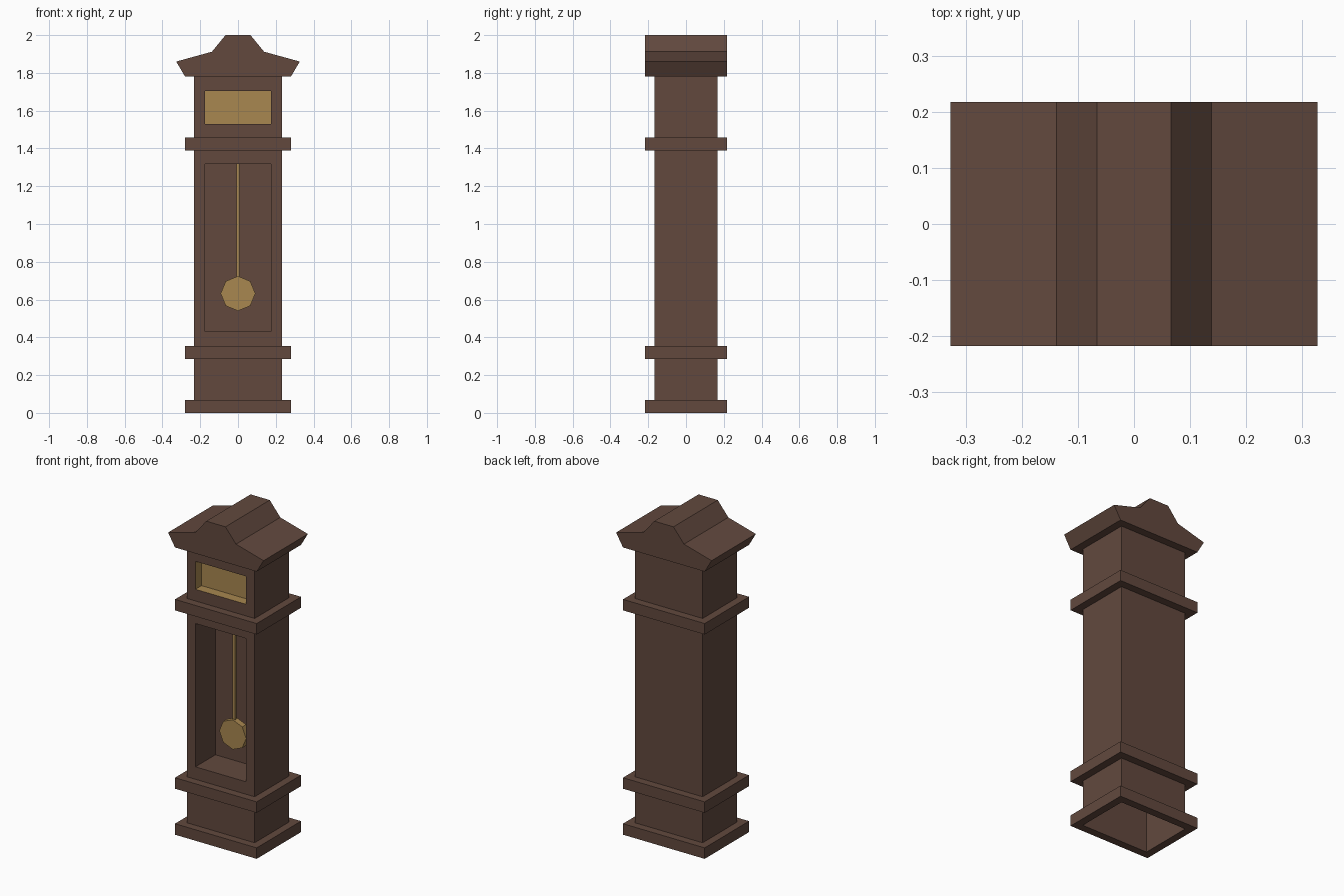
import bpy, bmesh, math
from mathutils import Matrix

if "Cube" in bpy.data.objects:
    bpy.data.objects.remove(bpy.data.objects["Cube"])


def material(name, rgb):
    m = bpy.data.materials.new(name)
    m.diffuse_color = (*rgb, 1)
    m.use_nodes = True
    m.node_tree.nodes["Principled BSDF"].inputs["Base Color"].default_value = m.diffuse_color
    return m


WOOD = material("dark wood", (0.122, 0.066, 0.048))
BRASS = material("brass", (0.392, 0.242, 0.080))
BX, BY = 0.232, 0.168      # body half width and depth
MX, MY = 0.28, 0.217       # moulding half width and depth
NX = 0.174                 # half width of the front openings


def finish(name, bm, *mats):
    bmesh.ops.remove_doubles(bm, verts=bm.verts, dist=1e-5)
    bmesh.ops.recalc_face_normals(bm, faces=bm.faces)
    me = bpy.data.meshes.new(name)
    bm.to_mesh(me)
    bm.free()
    for m in mats:
        me.materials.append(m)
    ob = bpy.data.objects.new(name, me)
    bpy.context.collection.objects.link(ob)
    return ob


def quad(bm, pts, mat=0):
    f = bm.faces.new([bm.verts.new(p) for p in pts])
    f.material_index = mat


def rect(x, y, z):
    return [(-x, -y, z), (x, -y, z), (x, y, z), (-x, y, z)]


def bridge(bm, a, b, mat=0):
    # four quads joining two rectangles
    for i in range(4):
        j = (i + 1) % 4
        quad(bm, (a[i], a[j], b[j], b[i]), mat)


def front_rect(y, z0, z1):
    return [(-NX, y, z0), (NX, y, z0), (NX, y, z1), (-NX, y, z1)]


# Hollow case, open underneath, with a pendulum niche and a dial recess
TOP = 1.78
openings = [(0.43, 1.318, 0.028, 0), (1.53, 1.703, -0.108, 1)]
bm = bmesh.new()
low, high = rect(BX, BY, 0), rect(BX, BY, TOP)
for i in (1, 2, 3):
    j = (i + 1) % 4
    quad(bm, (low[i], low[j], high[j], high[i]))
quad(bm, high)
xs = (-BX, -NX, NX, BX)
zs = (0, 0.43, 1.318, 1.53, 1.703, TOP)
for i in range(3):
    for k in range(5):
        if i == 1 and k in (1, 3):
            continue
        quad(bm, [(xs[i], -BY, zs[k]), (xs[i + 1], -BY, zs[k]),
                  (xs[i + 1], -BY, zs[k + 1]), (xs[i], -BY, zs[k + 1])])
for z0, z1, back, mat in openings:
    a, b = front_rect(-BY, z0, z1), front_rect(back, z0, z1)
    bridge(bm, a, b, mat)
    quad(bm, b, mat)
finish("case", bm, WOOD, BRASS)

# Moulding rings around the case
for name, z0, z1 in (("base_moulding", 0, 0.068),
                     ("lower_moulding", 0.285, 0.353),
                     ("upper_moulding", 1.39, 1.458)):
    bm = bmesh.new()
    bridge(bm, rect(MX, MY, z0), rect(MX, MY, z1))
    for z in (z0, z1):
        bridge(bm, rect(MX, MY, z), rect(BX, BY, z))
    finish(name, bm, WOOD)

# Bonnet: mirrored profile extruded front to back
half = [(0.28, TOP), (0.327, 1.86), (0.138, 1.912), (0.066, 2.0)]
profile = half + [(-x, z) for x, z in reversed(half)]
bm = bmesh.new()
f = bm.faces.new([bm.verts.new((x, -MY, z)) for x, z in profile])
ext = bmesh.ops.extrude_face_region(bm, geom=[f], use_keep_orig=True)
bmesh.ops.translate(bm, vec=(0, 2 * MY, 0),
                    verts=[g for g in ext["geom"] if isinstance(g, bmesh.types.BMVert)])
finish("bonnet", bm, WOOD)

# Pendulum rod
bm = bmesh.new()
bmesh.ops.create_cube(bm, size=1, matrix=Matrix.Translation((0, -0.033, 1.0))
                      @ Matrix.Diagonal((0.016, 0.016, 0.636, 1)))
finish("pendulum_rod", bm, BRASS)

# Eight-sided pendulum bob
bm = bmesh.new()
bmesh.ops.create_cone(bm, cap_ends=True, segments=8, radius1=0.092, radius2=0.092, depth=0.038,
                      matrix=Matrix.Translation((0, -0.033, 0.632))
                      @ Matrix.Rotation(math.pi / 2, 4, 'X'))
finish("pendulum_bob", bm, BRASS)
